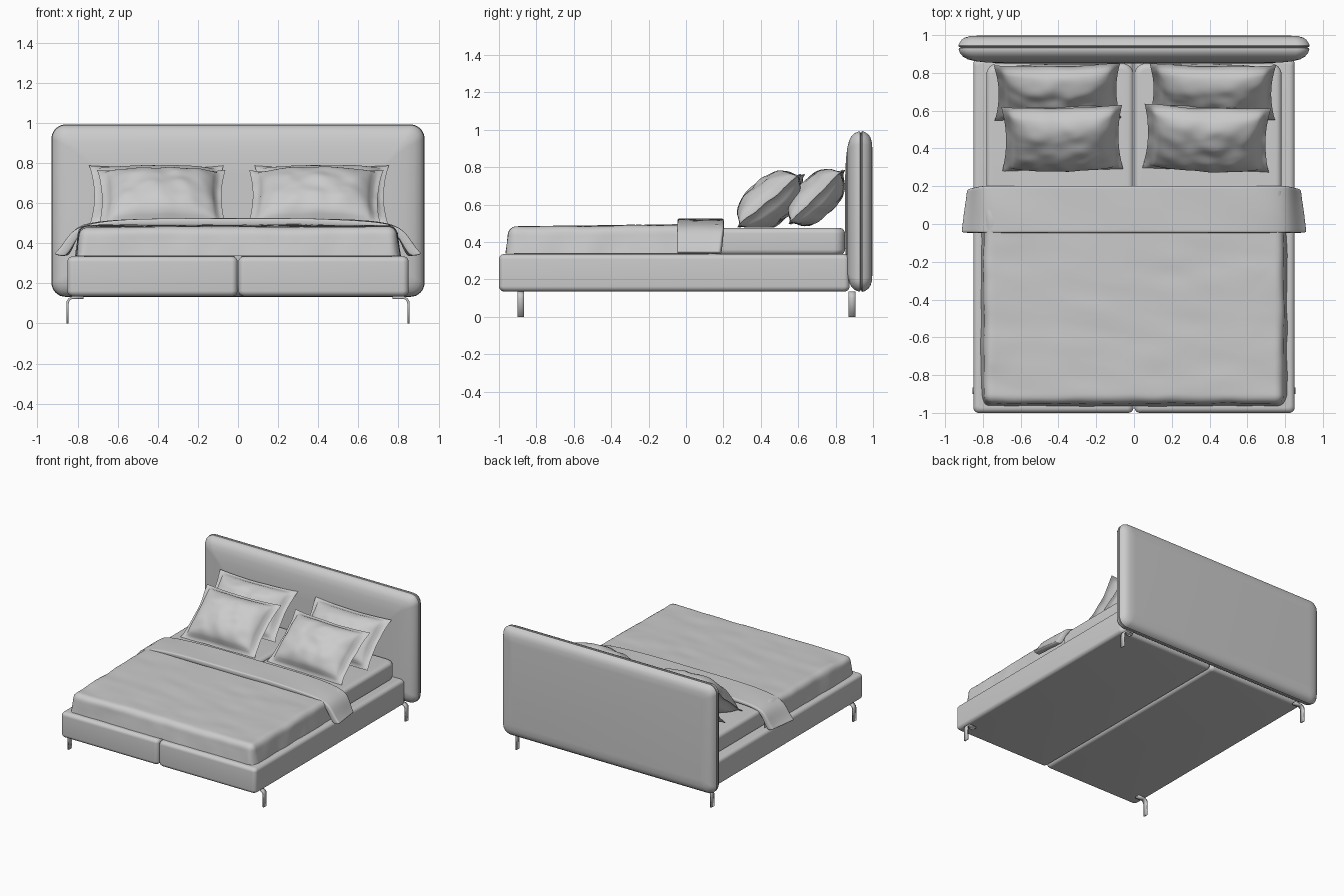
import bpy, bmesh, math
from mathutils import Vector, Matrix, noise

if "Cube" in bpy.data.objects:
    bpy.data.objects.remove(bpy.data.objects["Cube"])


def finish(name, bm, angle=40):
    bmesh.ops.recalc_face_normals(bm, faces=bm.faces)
    me = bpy.data.meshes.new(name)
    bm.to_mesh(me)
    bm.free()
    ob = bpy.data.objects.new(name, me)
    bpy.context.collection.objects.link(ob)
    bpy.ops.object.select_all(action='DESELECT')
    ob.select_set(True)
    bpy.context.view_layer.objects.active = ob
    bpy.ops.object.shade_smooth_by_angle(angle=math.radians(angle))
    return ob


def loft(name, cx, cy, hw, hd, r, profile, matrix=None):
    """Stack rounded rectangles; profile holds (inset, height) pairs."""
    bm = bmesh.new()
    rings = []
    for inset, h in profile:
        w, d, rr = hw - inset, hd - inset, max(r - inset * 0.5, 0.012)
        ring = []
        for sx, sy, a0 in ((1, 1, 0), (-1, 1, 90), (-1, -1, 180), (1, -1, 270)):
            for k in range(9):
                a = math.radians(a0 + k * 11.25)
                ring.append(bm.verts.new((cx + sx * (w - rr) + rr * math.cos(a),
                                          cy + sy * (d - rr) + rr * math.sin(a), h)))
        rings.append(ring)
    n = len(rings[0])
    for a, b in zip(rings, rings[1:]):
        for i in range(n):
            bm.faces.new((a[i], a[(i + 1) % n], b[(i + 1) % n], b[i]))
    bm.faces.new(rings[0])
    bm.faces.new(rings[-1])
    if matrix:
        bm.transform(matrix)
    return finish(name, bm)


def round_profile(z0, z1, r, steps=6):
    """Quarter-round bottom and top edges."""
    arc = [math.pi / 2 * i / steps for i in range(steps + 1)]
    low = [(r - r * math.sin(a), z0 + r - r * math.cos(a)) for a in arc]
    return low + [(i, z0 + z1 - z) for i, z in reversed(low)]


# Upholstered base and mattresses, each in two halves
for side, s in (("left", -1), ("right", 1)):
    loft(f"{side}_base", s * 0.4265, -0.0625, 0.4245, 0.9375, 0.03,
         round_profile(0.135, 0.335, 0.028))
    loft(f"{side}_mattress", s * 0.392, -0.04, 0.39, 0.89, 0.06,
         round_profile(0.33, 0.475, 0.03))

# Headboard: back shell and softer front cushion meeting at a seam
to_front = Matrix.Rotation(math.radians(90), 4, 'X')
loft("headboard_back", 0, 0.5625, 0.93, 0.4295, 0.07,
     [(0.10, -0.997), (0.06, -0.994), (0.035, -0.987), (0.017, -0.975),
      (0.005, -0.957), (0, -0.945), (0.002, -0.939), (0.012, -0.935)], to_front)
loft("headboard_cushion", 0, 0.5625, 0.93, 0.4295, 0.07,
     [(0.012, -0.935), (0.003, -0.931), (0.002, -0.922), (0.01, -0.903),
      (0.025, -0.886), (0.05, -0.872), (0.09, -0.862), (0.15, -0.855),
      (0.24, -0.851)], to_front)

# Bent flat-bar legs
path = [(0.77, 0.129), (0.82, 0.129)]
path += [(0.82 + 0.03 * math.sin(a), 0.099 + 0.03 * math.cos(a))
         for a in (math.pi / 16 * i for i in range(1, 9))] + [(0.85, 0)]
for end, y in (("front", -0.883), ("back", 0.888)):
    for side, s in (("left", -1), ("right", 1)):
        bm = bmesh.new()
        rows = [[bm.verts.new((s * x, y + o, z)) for o in (-0.018, 0.018)] for x, z in path]
        for a, b in zip(rows, rows[1:]):
            bm.faces.new((a[0], a[1], b[1], b[0]))
        leg = finish(f"{end}_{side}_leg", bm)
        m = leg.modifiers.new("thickness", 'SOLIDIFY')
        m.thickness, m.offset, m.use_even_offset = 0.012, 0, True

# Fitted cover draped over the mattresses, lightly creased
bm = bmesh.new()
bmesh.ops.create_grid(bm, x_segments=110, y_segments=90, size=1)
R, DROP = 0.045, 0.09
REACH = R * math.pi / 2 + DROP
for v in bm.verts:
    px = v.co.x * (0.75 + REACH)
    py = -0.905 - REACH + (v.co.y + 1) / 2 * (1.08 + REACH)
    c = Vector((max(-0.75, min(0.75, px)), max(-0.905, py), 0))
    off = Vector((px, py, 0)) - c
    d = min(off.length, REACH)
    out = off.normalized() if d > 1e-6 else Vector((0, 0, 0))
    bend = min(d / R, math.pi / 2)
    fall = max(0, d - R * math.pi / 2)
    top = 0.482 + 0.012 * (c.y + 0.9)
    crease = noise.noise(Vector((px * 3 - py * 2, px * 2 + py * 9, 1.3)))
    crease = 0.006 * crease * (0.4 + abs(noise.noise(Vector((px * 2, py * 2, 5)))) * 2)
    wob = 0.006 * noise.noise(Vector((px * 7, py * 7, 8)))
    z = top - R * (1 - math.cos(bend)) - fall * (top - R - 0.337) / DROP
    v.co = c + out * (R * math.sin(bend) + fall * 0.15 + wob)
    v.co.z = max(0.337, z + crease * math.cos(bend))
finish("bed_cover", bm, 80)

# Folded blanket band hanging over both sides
upper = [(0, 0.526), (0.3, 0.524), (0.55, 0.519), (0.7, 0.508), (0.79, 0.487),
         (0.84, 0.45), (0.875, 0.395), (0.905, 0.358), (0.922, 0.345)]
lower = [(0, 0.487), (0.3, 0.487), (0.55, 0.487), (0.7, 0.485), (0.765, 0.468),
         (0.80, 0.43), (0.825, 0.385), (0.85, 0.345), (0.87, 0.334)]
up = [(-x, z) for x, z in upper[:0:-1]] + upper
lo = [(-x, z) for x, z in lower[:0:-1]] + lower
bm = bmesh.new()
rows = []
for y in (-0.047, -0.035, 0.02, 0.08, 0.14, 0.19, 0.203):
    flare = 1 - 0.035 * (y + 0.047) / 0.25
    row = []
    for x, z in up + lo[::-1]:
        hang = max(0, abs(x) - 0.8) / 0.12
        row.append(bm.verts.new((x * (1 + (flare - 1) * min(1, hang)),
                                 y - 0.02 * hang * (y > 0.1),
                                 z + 0.003 * math.sin(x * 9 + y * 20) * (1 - min(1, hang)))))
    rows.append(row)
n, k = len(rows[0]), len(up)
for a, b in zip(rows, rows[1:]):
    for i in range(n):
        bm.faces.new((a[i], a[(i + 1) % n], b[(i + 1) % n], b[i]))
for row in (rows[0], rows[-1]):
    for i in range(k - 1):
        bm.faces.new((row[i], row[i + 1], row[n - 2 - i], row[n - 1 - i]))
band = finish("blanket_band", bm, 180)
band.modifiers.new("smooth", 'SUBSURF').levels = 2
band.modifiers["smooth"].render_levels = 2


def pillow(name, loc, hw, hh, thick, tilt, turn, seed):
    """Plump cushion with pinched corners and a thin flange."""
    bm = bmesh.new()
    for face in (1, -1):
        made = bmesh.ops.create_grid(bm, x_segments=44, y_segments=36, size=1)["verts"]
        for p in made:
            u, v = p.co.x, p.co.y
            fu = max(0, 1 - (abs(u) / 0.91) ** 2.6)
            fv = max(0, 1 - (abs(v) / 0.90) ** 2.6)
            rim = 0 if max(abs(u), abs(v)) > 0.999 else 0.004
            fold = noise.noise(Vector((u * 3 + v, v * 2.5 - u, seed + face)))
            t = thick * math.sqrt(fu * fv) * (1 + 0.13 * fold) + rim
            sag = 0.012 * noise.noise(Vector((u * 2, v * 2, seed + 9))) * max(abs(u), abs(v)) ** 4
            p.co = (u * hw * (1 - 0.07 * (1 - v * v)),
                    v * hh * (1 - 0.07 * (1 - u * u) * (v > 0)), face * t + sag)
    bmesh.ops.remove_doubles(bm, verts=bm.verts, dist=0.0005)
    bm.transform(Matrix.Translation(loc) @ Matrix.Rotation(math.radians(turn), 4, 'Z')
                 @ Matrix.Rotation(math.radians(tilt), 4, 'X'))
    for p in bm.verts:
        p.co.z = max(p.co.z, 0.477)
        p.co.y = min(p.co.y, 0.856)
    finish(name, bm, 80)


# Four pillows leaning on the headboard
pillow("left_back_pillow", (-0.405, 0.70, 0.642), 0.335, 0.205, 0.10, 45, 1, 1)
pillow("right_back_pillow", (0.415, 0.70, 0.642), 0.335, 0.205, 0.10, 45, -1, 4)
pillow("left_front_pillow", (-0.38, 0.455, 0.622), 0.32, 0.222, 0.115, 40, 1, 7)
pillow("right_front_pillow", (0.385, 0.455, 0.622), 0.335, 0.222, 0.115, 40, -2, 12)
